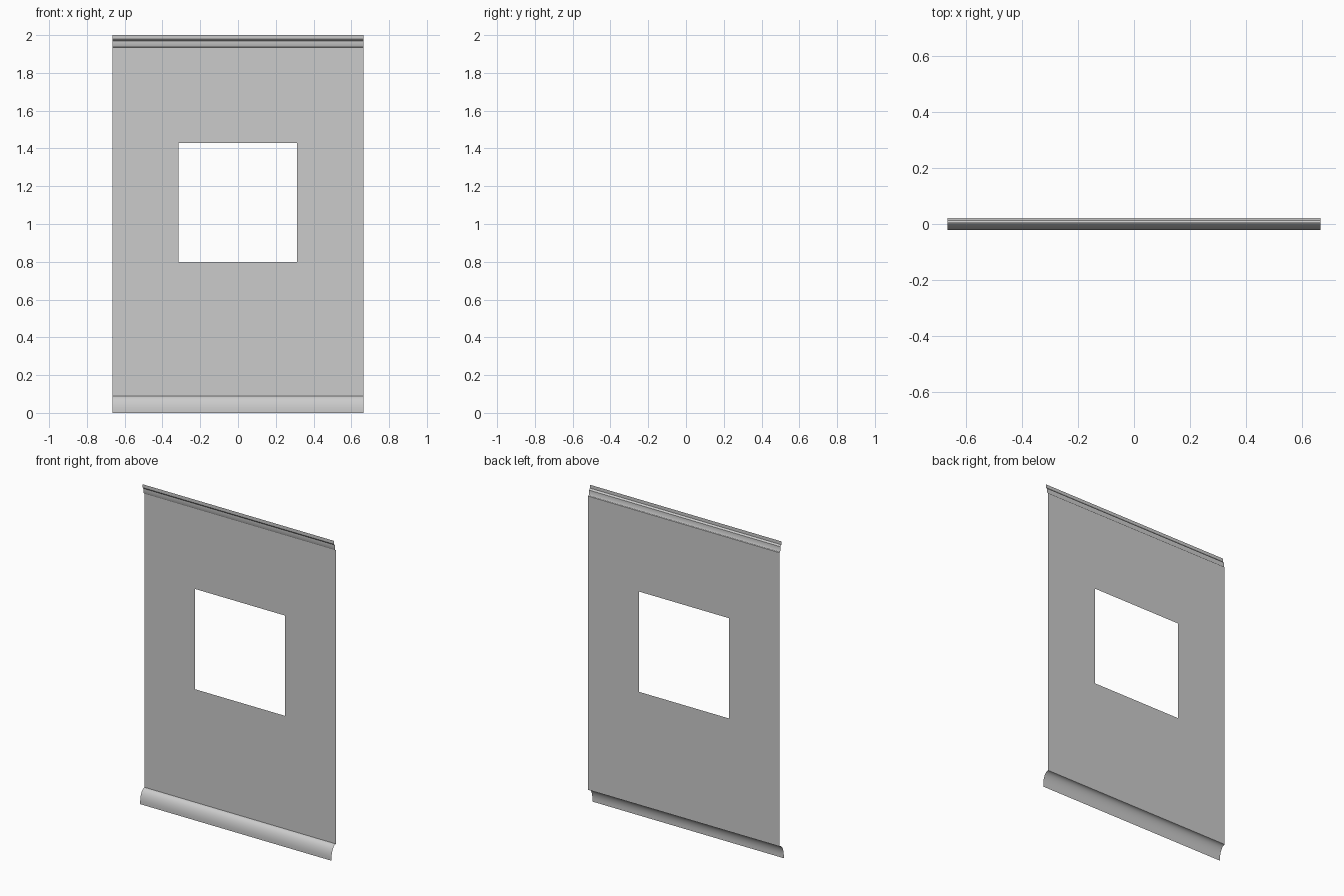
import bpy, bmesh, math

if "Cube" in bpy.data.objects:
    bpy.data.objects.remove(bpy.data.objects["Cube"])

HALF_W = 0.665
WALL_Y = 0.021
SKIRT_TOP, CORNICE_BOTTOM = 0.09, 1.935


def finish(name, bm, smooth=False):
    mesh = bpy.data.meshes.new(name)
    bm.to_mesh(mesh)
    bm.free()
    obj = bpy.data.objects.new(name, mesh)
    bpy.context.collection.objects.link(obj)
    if smooth:
        bpy.ops.object.select_all(action='DESELECT')
        obj.select_set(True)
        bpy.context.view_layer.objects.active = obj
        bpy.ops.object.shade_smooth_by_angle(angle=math.radians(30))
    return obj


def moulding(name, profile):
    """Sweep an open (y, z) profile, listed bottom to top, along the wall."""
    bm = bmesh.new()
    rows = [[bm.verts.new((x, y, z)) for x in (-HALF_W, HALF_W)] for y, z in profile]
    for low, high in zip(rows, rows[1:]):
        bm.faces.new((low[0], low[1], high[1], high[0]))
    return finish(name, bm, smooth=True)


def rectangle(bm, x0, x1, z0, z1):
    return [bm.verts.new((x, WALL_Y, z)) for x, z in ((x0, z0), (x1, z0), (x1, z1), (x0, z1))]


# Flat wall sheet: ring of four faces around the window opening
bm = bmesh.new()
outer = rectangle(bm, -HALF_W, HALF_W, SKIRT_TOP, CORNICE_BOTTOM)
inner = rectangle(bm, -0.315, 0.312, 0.80, 1.43)
for i in range(4):
    j = (i + 1) % 4
    bm.faces.new((outer[i], outer[j], inner[j], inner[i]))
finish("wall_panel", bm)

# Rounded skirting along the floor
base = 0.015
arc = [(WALL_Y - 0.042 * math.cos(a), base + (SKIRT_TOP - base) * math.sin(a))
       for a in (math.pi / 2 * i / 10 for i in range(11))]
moulding("skirting", [(-0.021, 0.0)] + arc)

# Two-step cornice along the top
moulding("cornice", [
    (WALL_Y, CORNICE_BOTTOM), (0.017, 1.937), (0.013, 1.944),
    (0.013, 1.970), (0.009, 1.972), (0.004, 1.979), (0.004, 2.0)])
